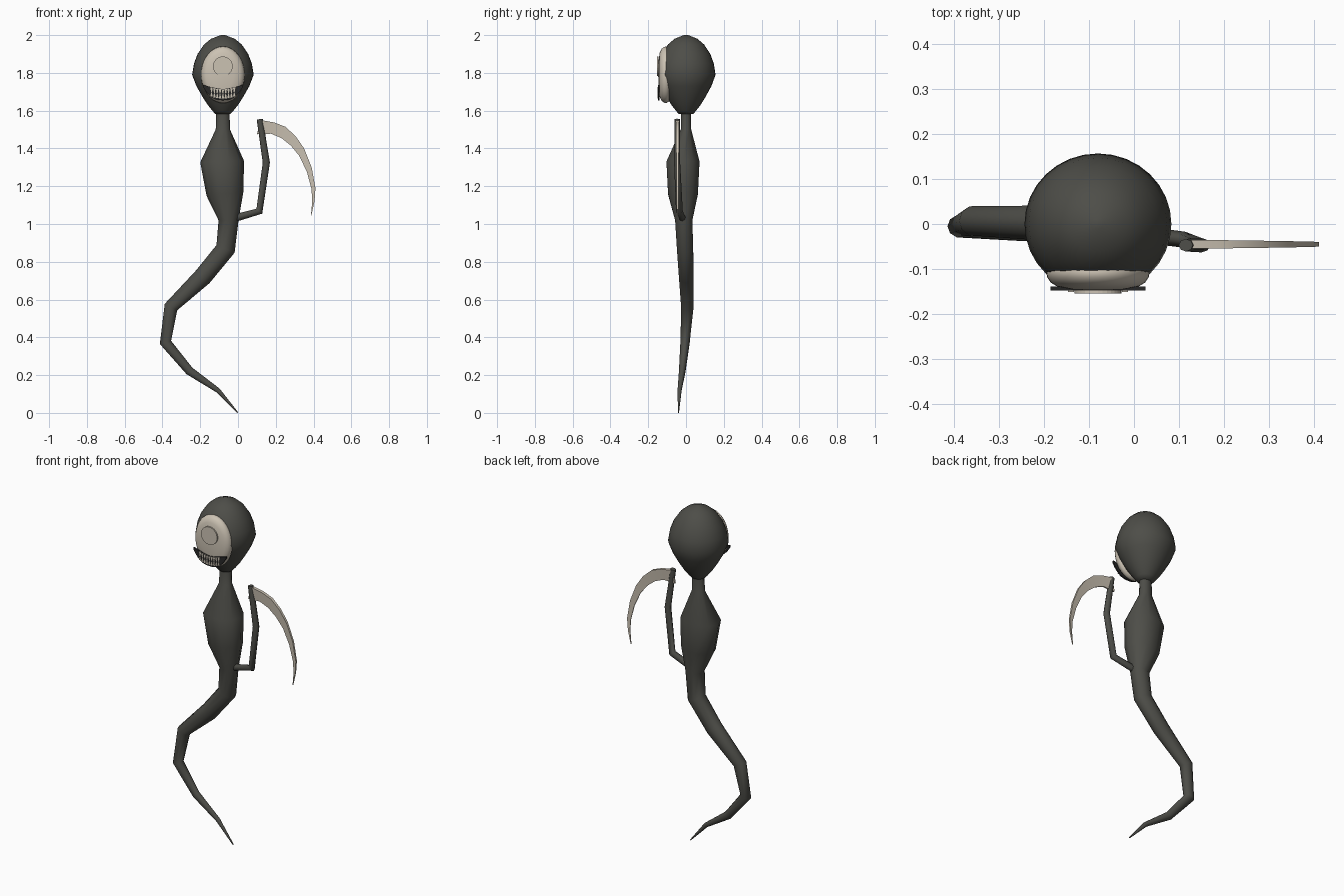
import bpy, bmesh, math
from mathutils import Vector

cube = bpy.data.objects.get("Cube")
if cube:
    bpy.data.objects.remove(cube, do_unlink=True)


def material(name, rgb):
    m = bpy.data.materials.new(name)
    m.use_nodes = True
    m.diffuse_color = (*rgb, 1)
    m.node_tree.nodes["Principled BSDF"].inputs["Base Color"].default_value = (*rgb, 1)
    return m


DARK = material("charcoal skin", (0.075, 0.075, 0.065))
BONE = material("bone", (0.60, 0.54, 0.45))
BLACK = material("mouth black", (0.02, 0.02, 0.02))


def loft(name, rings, mat, angle=60):
    """Skin a list of equal-length point rings and cap both ends."""
    bm = bmesh.new()
    loops = [[bm.verts.new(p) for p in ring] for ring in rings]
    for a, b in zip(loops, loops[1:]):
        for i in range(len(a)):
            j = (i + 1) % len(a)
            bm.faces.new((a[i], a[j], b[j], b[i]))
    bm.faces.new(loops[0][::-1])
    bm.faces.new(loops[-1])
    bmesh.ops.recalc_face_normals(bm, faces=bm.faces)
    me = bpy.data.meshes.new(name)
    bm.to_mesh(me)
    bm.free()
    me.materials.append(mat)
    ob = bpy.data.objects.new(name, me)
    bpy.context.collection.objects.link(ob)
    bpy.ops.object.select_all(action='DESELECT')
    ob.select_set(True)
    bpy.context.view_layer.objects.active = ob
    if angle:
        bpy.ops.object.shade_smooth_by_angle(angle=math.radians(angle))
    return ob


def circle(n):
    return [(math.cos(math.tau * i / n), math.sin(math.tau * i / n)) for i in range(n)]


def tube(name, path, mat, sides):
    """Path entries: x, y, z, radius across the front, radius in depth."""
    pts = [Vector(p[:3]) for p in path]
    rings = []
    for i, (p, entry) in enumerate(zip(pts, path)):
        before = (p - pts[i - 1]).normalized() if i else Vector()
        after = (pts[i + 1] - p).normalized() if i + 1 < len(pts) else Vector()
        t = before + after
        side = Vector((t.z, 0, -t.x)).normalized()
        rings.append([p + side * entry[3] * c + Vector((0, entry[4] * s, 0))
                      for c, s in circle(sides)])
    return loft(name, rings, mat)


def plate(name, outline, y0, y1, mat):
    """Flat plate from an x, z outline, spanning y0 to y1."""
    return loft(name, [[(x, y, z) for x, z in outline] for y in (y0, y1)], mat, 0)


CX = -0.08

# Head: pointed egg, slightly flattened behind the mask
head_profile = [(1.582, .04), (1.60, .056), (1.63, .08), (1.67, .106), (1.73, .14),
                (1.79, .163), (1.85, .153), (1.90, .134), (1.95, .10), (1.98, .064), (2.0, .012)]
loft("head", [[(CX + r * c, max(r * s * .96, -.125), z) for c, s in circle(32)]
              for z, r in head_profile], DARK)

# Neck, torso and curling tail in one skin
tube("body", [
    (CX, 0, 1.62, .034, .027), (CX, 0, 1.50, .038, .029),
    (-.084, -.016, 1.33, .116, .092), (-.069, -.016, 1.16, .098, .083),
    (-.05, -.012, 1.02, .053, .048), (-.066, -.005, .868, .052, .045),
    (-.187, .002, .72, .049, .041), (-.355, .007, .56, .037, .034),
    (-.384, -.005, .373, .031, .026), (-.257, -.02, .222, .023, .018),
    (-.106, -.034, .119, .013, .011), (-.002, -.04, .002, .003, .003)], DARK, 10)

# Thin raised arm
tube("arm", [(-.02, -.018, 1.03, .02, .018), (.113, -.035, 1.068, .02, .018),
             (.15, -.047, 1.325, .019, .016), (.115, -.047, 1.555, .016, .014)], DARK, 8)

# Curved blade: outer and inner edge meet at the tip
outer = [(.12, 1.55), (.19, 1.538), (.25, 1.515), (.305, 1.465), (.35, 1.40),
         (.39, 1.30), (.41, 1.19), (.405, 1.12), (.388, 1.045)]
inner = [(.10, 1.475), (.175, 1.478), (.23, 1.455), (.28, 1.415), (.325, 1.36),
         (.365, 1.275), (.389, 1.185), (.393, 1.12), (.386, 1.045)]
blade = []
for i, (o, n) in enumerate(zip(outer, inner)):
    h = .010 - .0008 * i
    blade.append([(o[0], -.045 - h, o[1]), (o[0], -.045 + h, o[1]),
                  (n[0], -.045 + h * .4, n[1]), (n[0], -.045 - h * .4, n[1])])
loft("blade", blade, BONE, 30)

# Oval face mask with a rounded rim
mask_profile = [(-.086, .86), (-.092, .95), (-.105, 1), (-.118, .98),
                (-.130, .91), (-.139, .78), (-.145, .5), (-.147, .05)]
loft("face_mask", [[(CX + .115 * r * c, y, 1.79 + .15 * r * s) for c, s in circle(40)]
                   for y, r in mask_profile], BONE)

# Round eye disc
plate("eye_disc", [(CX + .052 * c, 1.835 + .052 * s) for c, s in circle(32)], -.146, -.154, BONE)

# Grinning mouth: crescent plate with upturned corners
STEPS = 16
xs = [-1 + 2 * i / STEPS for i in range(STEPS + 1)]
top = [(CX + .105 * x, 1.715 + .022 * abs(x) ** 1.5) for x in xs]
low = [(CX + .105 * x, 1.655 + .07 * abs(x) ** 2.6) for x in reversed(xs)]
plate("mouth", top + low, -.139, -.148, BLACK)

# Two rows of pointed teeth
for i in range(-4, 5):
    x = CX + .015 * i
    lift = .0007 * i * i
    for row, base, tip in (("upper", 1.713, 1.690), ("lower", 1.664, 1.687)):
        b, t = base + lift, tip + lift * .6
        plate(f"{row}_tooth_{i + 5}", [(x - .0065, b), (x + .0065, b), (x + .002, t), (x - .002, t)],
              -.147, -.151, BONE)
